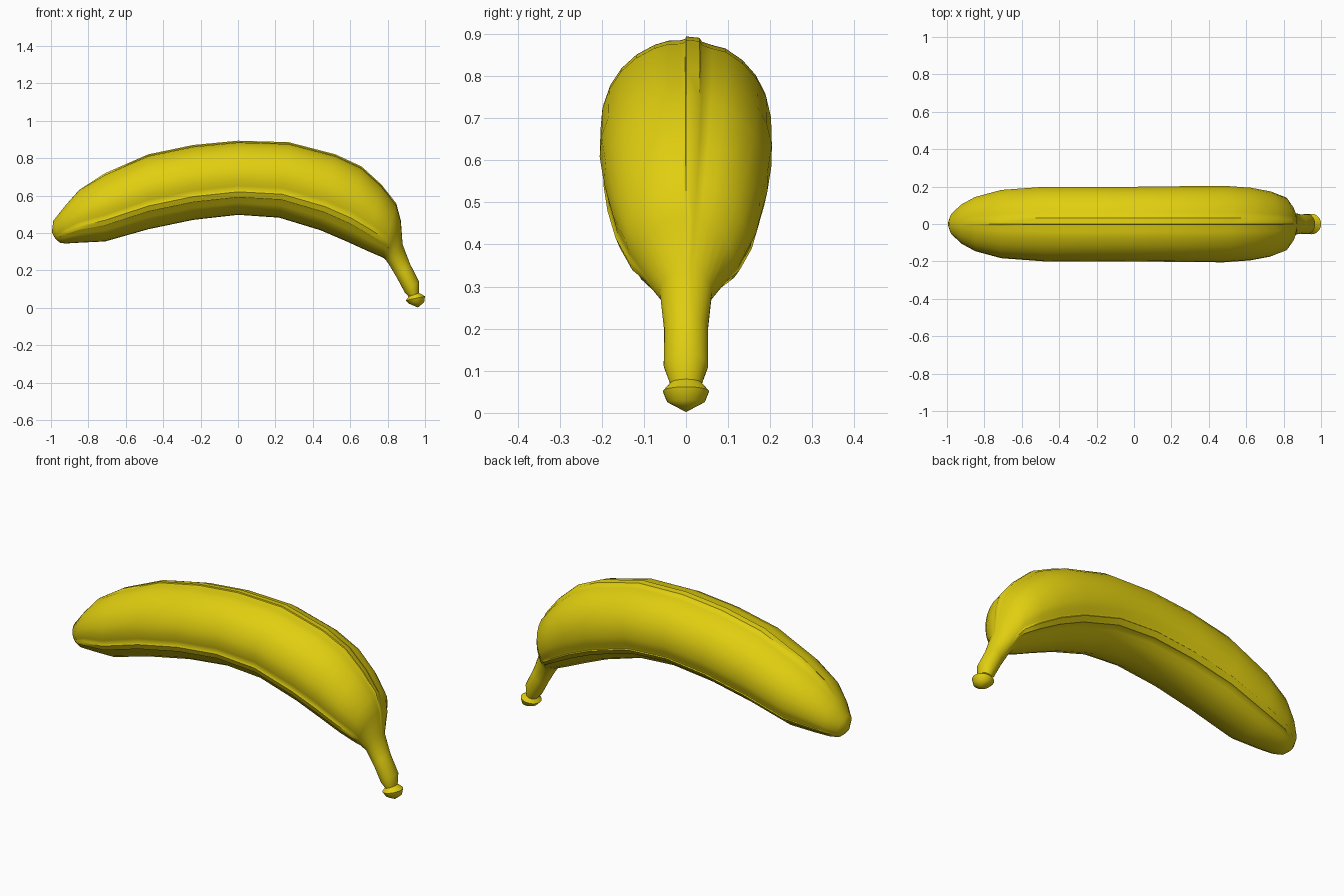
import bpy, bmesh
from math import sin, cos, radians, pi
from mathutils import Vector

# Rings: underside x, z / upper side x, z / half width / top seam / side seams
RINGS = [
    (-0.972, 0.365, -0.995, 0.405, 0.022, 0, 0),
    (-0.950, 0.347, -0.988, 0.465, 0.06, 0, 0),
    (-0.920, 0.344, -0.925, 0.545, 0.105, 0, 0.7),
    (-0.850, 0.348, -0.850, 0.630, 0.145, 0, 1),
    (-0.71, 0.355, -0.71, 0.715, 0.183, 1, 1),
    (-0.48, 0.42, -0.48, 0.815, 0.20, 1, 1),
    (-0.24, 0.47, -0.24, 0.865, 0.20, 1, 1),
    (0.00, 0.497, 0.00, 0.888, 0.20, 1, 1),
    (0.22, 0.482, 0.27, 0.88, 0.203, 1, 1),
    (0.44, 0.415, 0.52, 0.815, 0.205, 1, 1),
    (0.58, 0.355, 0.66, 0.75, 0.195, 1, 1),
    (0.69, 0.305, 0.765, 0.655, 0.175, 1, 1),
    (0.772, 0.270, 0.845, 0.555, 0.143, 1, 1),
    (0.785, 0.262, 0.870, 0.465, 0.11, 0.6, 0),
    (0.805, 0.235, 0.880, 0.34, 0.062, 0, 0),
    (0.850, 0.160, 0.920, 0.235, 0.052, 0, 0),
    (0.890, 0.085, 0.968, 0.140, 0.053, 0, 0),
    (0.912, 0.060, 0.968, 0.080, 0.038, 0, 0),
    (0.897, 0.040, 1.000, 0.062, 0.055, 0, 0),
    (0.915, 0.022, 0.995, 0.030, 0.045, 0, 0),
]
# One third of the cross-section: (angle from seam, radial offset)
SEAM = [(4, -0.015), (0.5, 0.0), (0, 0.03), (-9, 0.025), (-11, -0.015),
        (-18, -0.025), (-28, 0), (-42, 0), (-56, 0), (-70, 0), (-84, 0), (-98, 0), (-108, 0)]

bm = bmesh.new()


def add_ring(bx, bz, tx, tz, half, top_seam, side_seam):
    bottom, top = Vector((bx, 0, bz)), Vector((tx, 0, tz))
    mid, up = (bottom + top) / 2, (top - bottom) / 2
    verts = []
    for k in range(3):
        amount = side_seam if k else top_seam
        for angle, offset in SEAM:
            a = radians(90 - 120 * k + angle)
            r = 1 + offset * amount
            verts.append(bm.verts.new(mid + up * sin(a) * r + Vector((0, half * cos(a) * r, 0))))
    return verts


# Peel and stem lofted through the rings
rings = [add_ring(*r) for r in RINGS]
n = len(rings[0])
for a, b in zip(rings, rings[1:]):
    for i in range(n):
        j = (i + 1) % n
        bm.faces.new((a[i], a[j], b[j], b[i]))

# Blossom tip and stem end
for ring, point in ((rings[0], (-0.985, 0, 0.383)), (rings[-1], (0.962, 0, 0.002))):
    centre = bm.verts.new(point)
    for i in range(n):
        bm.faces.new((ring[i], ring[(i + 1) % n], centre))
bmesh.ops.recalc_face_normals(bm, faces=bm.faces)

mesh = bpy.data.meshes.new("banana")
bm.to_mesh(mesh)
bm.free()
banana = bpy.data.objects.new("banana", mesh)
bpy.context.collection.objects.link(banana)

yellow = bpy.data.materials.new("yellow_peel")
yellow.diffuse_color = (0.75, 0.62, 0.005, 1)
mesh.materials.append(yellow)

bpy.context.view_layer.objects.active = banana
banana.select_set(True)
bpy.ops.object.shade_smooth_by_angle(angle=radians(50))
